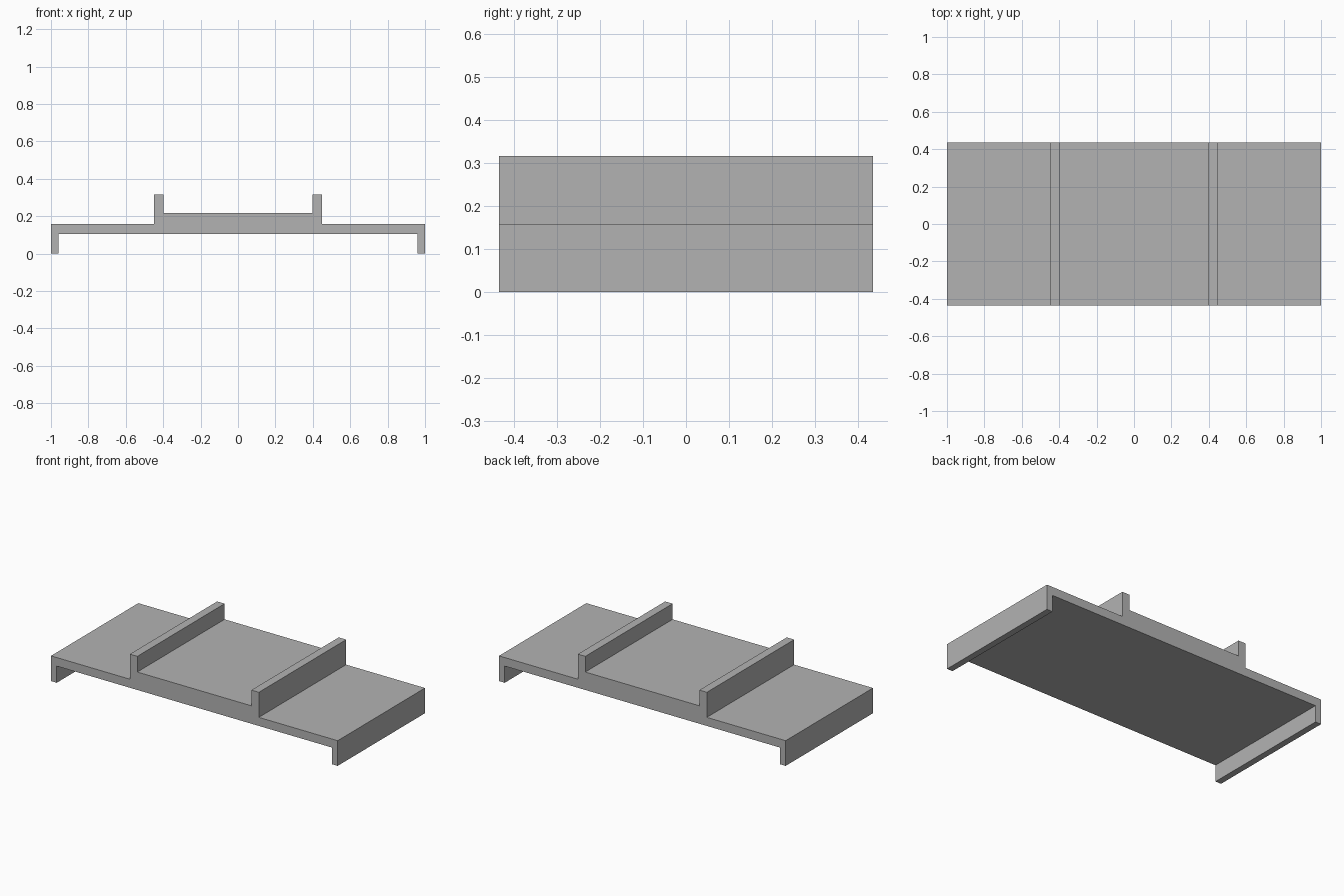
import bpy
import bmesh

cube = bpy.data.objects.get("Cube")
if cube:
    bpy.data.objects.remove(cube, do_unlink=True)

HALF_DEPTH = 0.435

# Plain grey material
grey = bpy.data.materials.new("plain grey")
grey.use_nodes = True
colour = (0.45, 0.45, 0.45, 1.0)
grey.diffuse_color = colour
grey.node_tree.nodes["Principled BSDF"].inputs["Base Color"].default_value = colour

# Left half of the cross-section, from the underside centre to the top centre:
# end lip, stepped deck, upright rail, raised middle
half = [(0.96, 0.105), (0.96, 0), (1, 0), (1, 0.159),
        (0.45, 0.159), (0.45, 0.317), (0.398, 0.317), (0.398, 0.218)]
profile = half + [(-x, z) for x, z in reversed(half)]

# Extrude the mirrored section from front to back
bm = bmesh.new()
face = bm.faces.new([bm.verts.new((x, -HALF_DEPTH, z)) for x, z in profile])
result = bmesh.ops.extrude_face_region(bm, geom=[face], use_keep_orig=True)
moved = [g for g in result["geom"] if isinstance(g, bmesh.types.BMVert)]
bmesh.ops.translate(bm, verts=moved, vec=(0, 2 * HALF_DEPTH, 0))
bmesh.ops.recalc_face_normals(bm, faces=bm.faces[:])

mesh = bpy.data.meshes.new("railed_deck")
bm.to_mesh(mesh)
bm.free()
mesh.materials.append(grey)
deck = bpy.data.objects.new("railed_deck", mesh)
bpy.context.collection.objects.link(deck)
